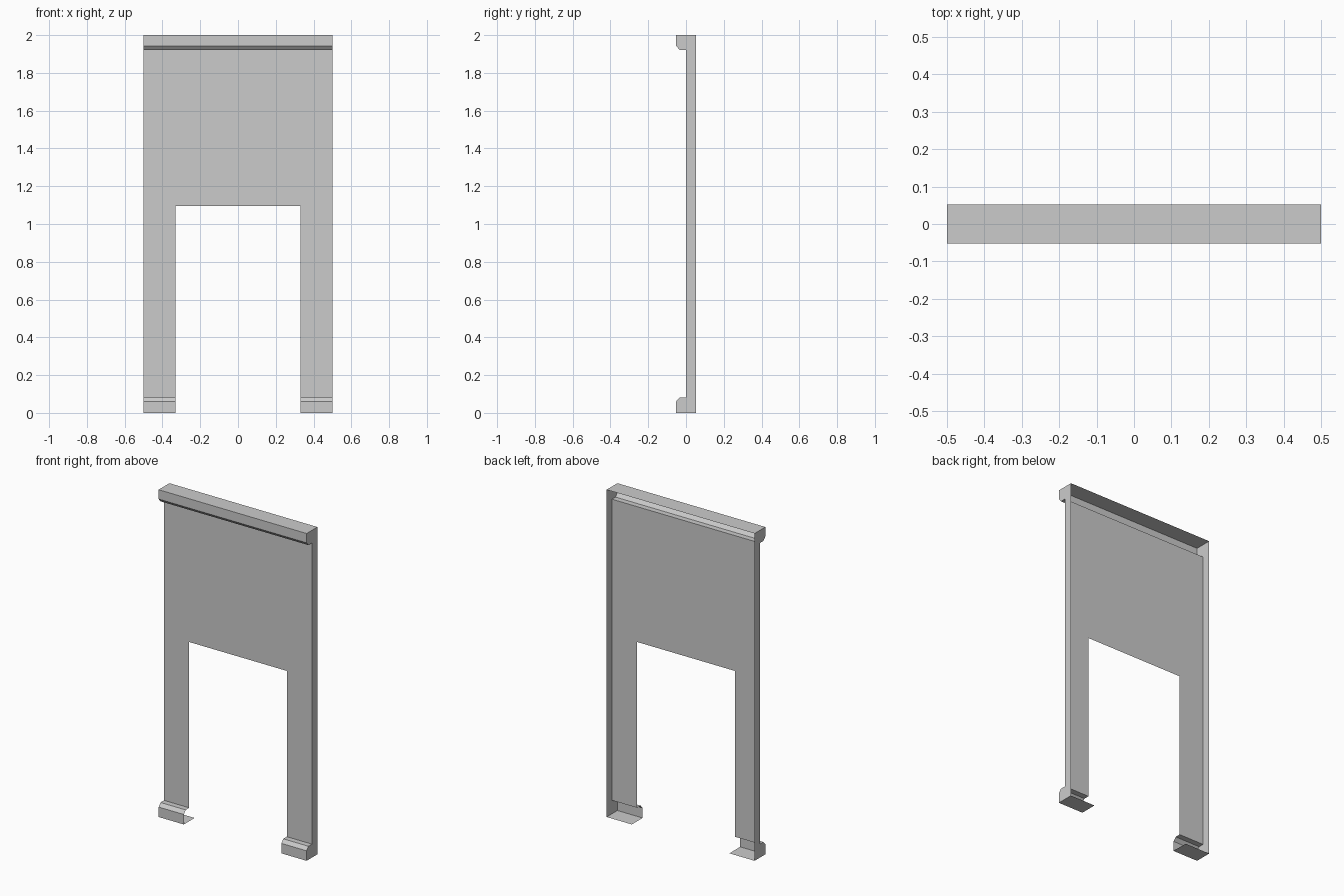
import bpy, bmesh

if "Cube" in bpy.data.objects:
    bpy.data.objects.remove(bpy.data.objects["Cube"])

HALF_W, LEG_X, CUT_Z, D = 0.5, 0.33, 1.095, 0.052

# Side profile (y, z): top back edge, top lip, front sheet, foot, bottom back edge
PROFILE = [(D, 2.0), (-D, 2.0), (-D, 1.943), (-0.034, 1.922), (0.0, 1.922),
           (0.0, CUT_Z),
           (0.0, 0.082), (-0.034, 0.082), (-D, 0.061), (-D, 0.0), (D, 0.0)]
CUT = 5  # profile index where the panel splits into two legs


def make_object(name, bm):
    bmesh.ops.remove_doubles(bm, verts=bm.verts, dist=1e-5)
    mesh = bpy.data.meshes.new(name)
    bm.to_mesh(mesh)
    bm.free()
    obj = bpy.data.objects.new(name, mesh)
    bpy.context.collection.objects.link(obj)


def add_strip(bm, points, x0, x1):
    """Sweep an open profile from x0 to x1 as a thin sheet."""
    left = [bm.verts.new((x0, y, z)) for y, z in points]
    right = [bm.verts.new((x1, y, z)) for y, z in points]
    for i in range(len(points) - 1):
        bm.faces.new((left[i + 1], right[i + 1], right[i], left[i]))


# Open-backed front sheet: upper panel with lip, and two legs with feet
bm = bmesh.new()
xs = [-HALF_W, -LEG_X, LEG_X, HALF_W]
for i in range(3):
    points = PROFILE[:CUT + 1] if i == 1 else PROFILE
    add_strip(bm, points, xs[i], xs[i + 1])
make_object("front_panel", bm)

# Flat outer side walls
for name, x in (("left_side", -HALF_W), ("right_side", HALF_W)):
    bm = bmesh.new()
    points = PROFILE if x > 0 else PROFILE[::-1]
    bm.faces.new([bm.verts.new((x, y, z)) for y, z in points])
    make_object(name, bm)
